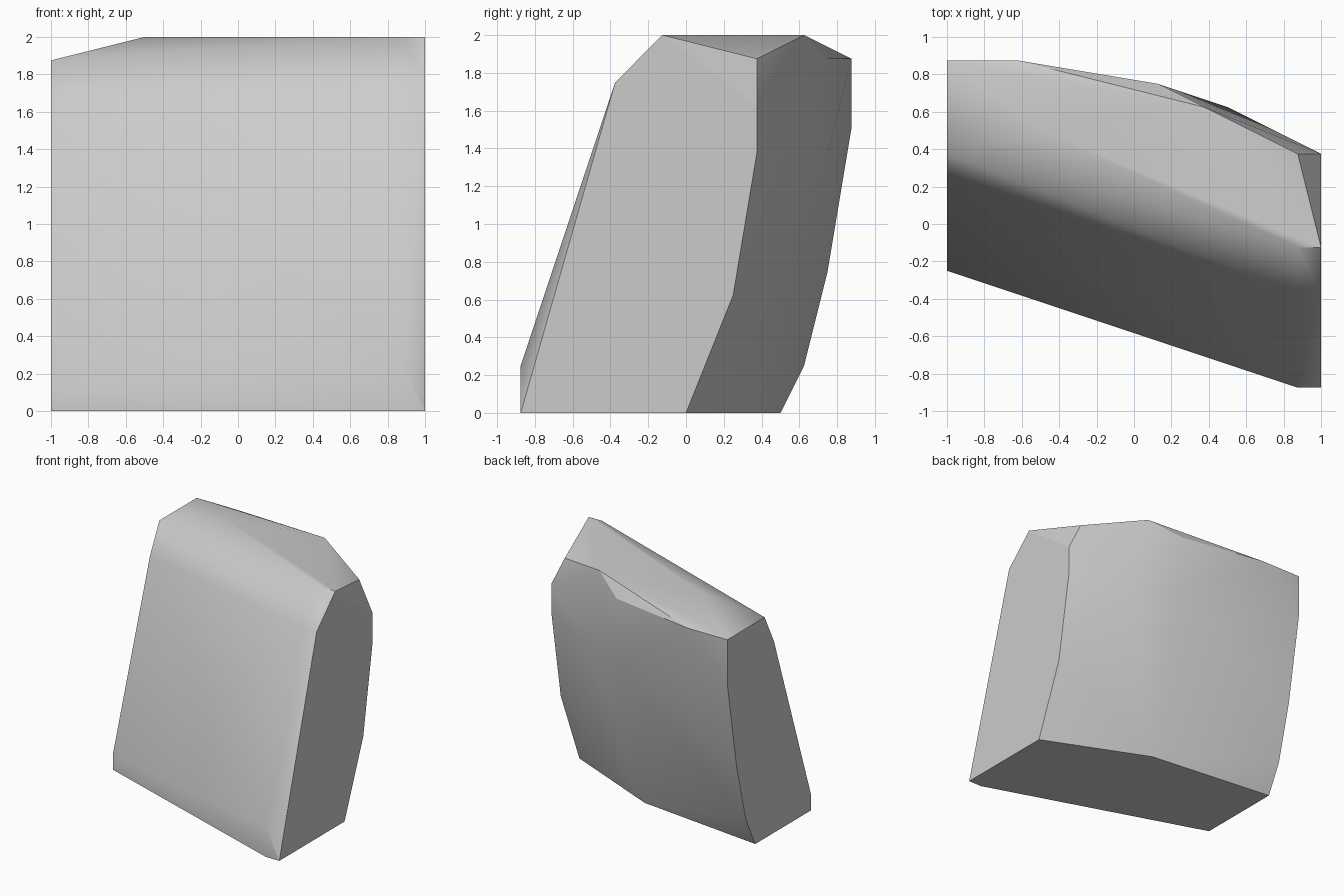
import bpy, bmesh, math

cube = bpy.data.objects.get("Cube")
if cube:
    bpy.data.objects.remove(cube, do_unlink=True)

stone = bpy.data.materials.new("pale_grey_stone")
stone.use_nodes = True
grey = (0.6, 0.6, 0.6, 1)
stone.diffuse_color = grey
stone.node_tree.nodes["Principled BSDF"].inputs["Base Color"].default_value = grey
stone.node_tree.nodes["Principled BSDF"].inputs["Roughness"].default_value = 0.9

# Cross-sections along x: each is a list of (y, z) corners
sections = {
    # broad end
    -1.0: [(-.25, 0), (-.25, .125), (.25, 1.625), (.375, 1.875), (.875, 1.875),
           (.875, 1.5), (.75, .75), (.625, .25), (.5, 0)],
    # crest and bulging back
    -.625: [(.875, 1.875)],
    -.5: [(.5, 2)],
    .125: [(.375, 0), (.75, 1.375), (.75, 1.875)],
    .375: [(.625, 2)],
    .5: [(.625, 1.375)],
    # chamfer beside the narrow end
    .875: [(-.875, 0), (-.875, .25), (-.375, 1.75), (-.125, 2), (.375, 1.875)],
    # narrow end
    1.0: [(-.875, 0), (-.375, 1.75), (-.125, 2), (.375, 1.625), (.375, 1.375),
          (.25, .625), (0, 0)],
}

# Wrap the sections in one chipped, convex block
bm = bmesh.new()
for x, corners in sections.items():
    for y, z in corners:
        bm.verts.new((x, y, z))
hull = bmesh.ops.convex_hull(bm, input=bm.verts[:])
loose = {v for v in hull["geom_interior"] + hull["geom_unused"]
         if isinstance(v, bmesh.types.BMVert)}
bmesh.ops.delete(bm, geom=list(loose), context="VERTS")
bmesh.ops.dissolve_limit(bm, angle_limit=math.radians(0.5),
                         verts=bm.verts[:], edges=bm.edges[:])
bmesh.ops.recalc_face_normals(bm, faces=bm.faces[:])

mesh = bpy.data.meshes.new("stone_block")
bm.to_mesh(mesh)
bm.free()
mesh.materials.append(stone)
block = bpy.data.objects.new("stone_block", mesh)
bpy.context.collection.objects.link(block)

# Soft facets, crisp corners
bpy.ops.object.select_all(action="DESELECT")
block.select_set(True)
bpy.context.view_layer.objects.active = block
bpy.ops.object.shade_smooth_by_angle(angle=math.radians(30))
